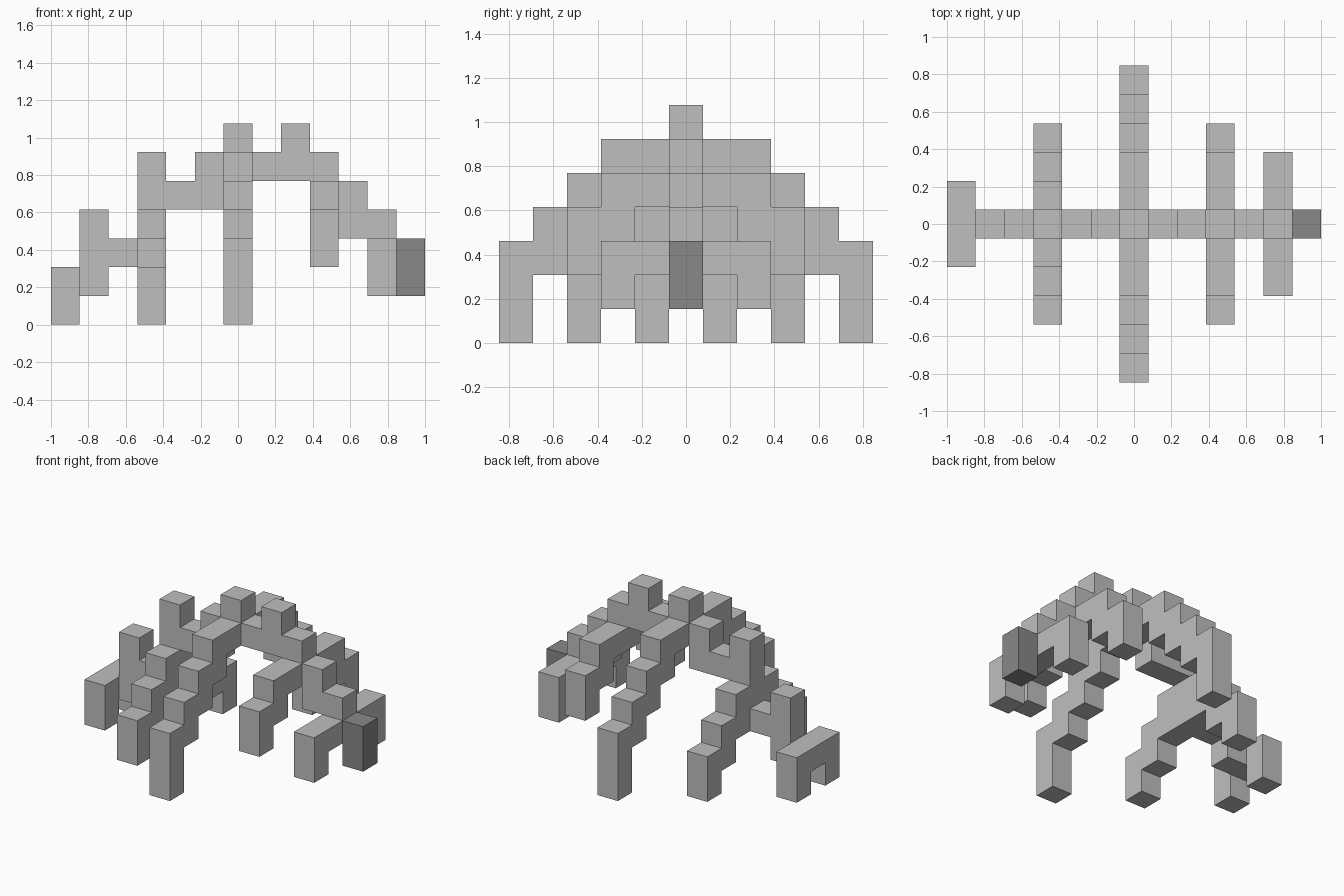
import bpy
import bmesh
from mathutils import Vector

old = bpy.data.objects.get("Cube")
if old:
    bpy.data.objects.remove(old, do_unlink=True)

UNIT = 2 / 13  # edge of one block; the body is thirteen blocks long


def make_material(name, value):
    mat = bpy.data.materials.new(name)
    mat.use_nodes = True
    colour = (value, value, value, 1)
    mat.diffuse_color = colour
    mat.node_tree.nodes["Principled BSDF"].inputs["Base Color"].default_value = colour
    return mat


light = make_material("light grey", 0.52)
dark = make_material("dark grey", 0.246)


def column(x, y, low, high):
    """Blocks stacked from level low to level high."""
    return {(x, y, z) for z in range(low, high + 1)}


def rib(x, steps):
    """Mirrored pair of stepped legs; steps are (low, high) going outward."""
    blocks = set()
    for y, (low, high) in enumerate(steps, start=1):
        for side in (-1, 1):
            blocks |= column(x, side * y, low, high)
    return blocks


# Spine: (low, high) levels from the tail end to the neck
spine_levels = [(1, 1), (1, 3), (2, 2), (2, 5), (4, 4), (4, 5), (5, 6),
                (5, 5), (5, 6), (4, 5), (3, 4), (2, 3)]
spine = set()
for x, (low, high) in enumerate(spine_levels, start=-6):
    spine |= column(x, 0, low, high)

parts = {
    "spine": (spine, light),
    "tail_legs": (rib(-6, [(0, 1)]), light),
    "rear_legs": (rib(-3, [(2, 3), (1, 2), (0, 1)]), light),
    "middle_legs": (rib(0, [(5, 5), (4, 5), (3, 4), (2, 3), (0, 2)]), light),
    "front_legs": (rib(3, [(4, 4), (3, 4), (2, 3)]), light),
    "neck_legs": (rib(5, [(2, 2), (1, 2)]), light),
    "head": (column(6, 0, 1, 2), dark),
}
filled = set().union(*(blocks for blocks, _ in parts.values()))


def build_part(name, blocks, material):
    """Skin the outer sides of the blocks and merge flat areas."""
    bm = bmesh.new()
    for block in sorted(blocks):
        centre = Vector(block) + Vector((0, 0, 0.5))
        for axis in range(3):
            for sign in (-1, 1):
                neighbour = list(block)
                neighbour[axis] += sign
                if tuple(neighbour) in filled:
                    continue
                n, u, v = Vector(), Vector(), Vector()
                n[axis] = sign / 2
                u[(axis + 1) % 3] = sign / 2
                v[(axis + 2) % 3] = 1 / 2
                corners = (-u - v, u - v, u + v, v - u)
                bm.faces.new([bm.verts.new((centre + n + c) * UNIT) for c in corners])
    bmesh.ops.remove_doubles(bm, verts=bm.verts, dist=UNIT / 100)
    bmesh.ops.dissolve_limit(bm, angle_limit=0.01, verts=bm.verts, edges=bm.edges)
    mesh = bpy.data.meshes.new(name)
    bm.to_mesh(mesh)
    bm.free()
    mesh.materials.append(material)
    bpy.context.collection.objects.link(bpy.data.objects.new(name, mesh))


for part_name, (part_blocks, part_material) in parts.items():
    build_part(part_name, part_blocks, part_material)
